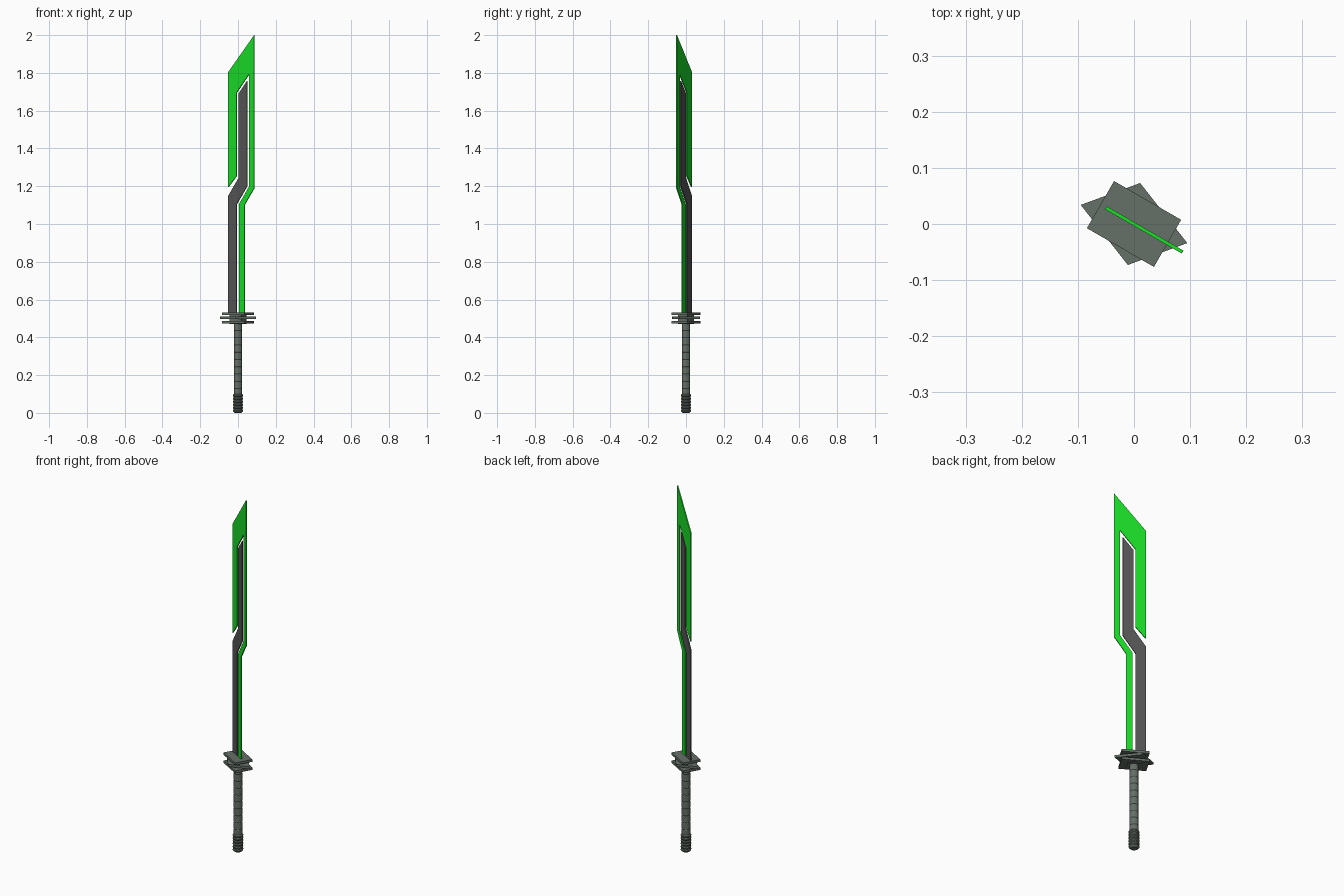
import bpy, bmesh, math
from mathutils import Matrix

if "Cube" in bpy.data.objects:
    bpy.data.objects.remove(bpy.data.objects["Cube"])

TURN = Matrix.Rotation(math.radians(-30), 4, 'Z')


def material(name, rgb):
    m = bpy.data.materials.new(name)
    m.diffuse_color = (*rgb, 1)
    m.use_nodes = True
    m.node_tree.nodes["Principled BSDF"].inputs["Base Color"].default_value = m.diffuse_color
    return m


GREEN = material("bright_green", (0.01, 0.70, 0.02))
DARK = material("dark_grey", (0.09, 0.09, 0.09))
STEEL = material("green_grey", (0.13, 0.16, 0.135))


def finish(name, bm, mat):
    bmesh.ops.recalc_face_normals(bm, faces=bm.faces)
    me = bpy.data.meshes.new(name)
    bm.to_mesh(me)
    bm.free()
    me.materials.append(mat)
    ob = bpy.data.objects.new(name, me)
    bpy.context.collection.objects.link(ob)
    return ob


def prism(name, pts, depth, mat, matrix):
    """Extrude a closed outline along its local z, then place it."""
    bm = bmesh.new()
    face = bm.faces.new([bm.verts.new((x, y, 0)) for x, y in pts])
    ext = bmesh.ops.extrude_face_region(bm, geom=[face])
    tops = [g for g in ext["geom"] if isinstance(g, bmesh.types.BMVert)]
    bmesh.ops.translate(bm, verts=tops, vec=(0, 0, depth))
    bm.transform(matrix)
    return finish(name, bm, mat)


def lathe(name, profile, mat, sides=16):
    """Closed surface of revolution from (radius, z) points."""
    bm = bmesh.new()
    rings = [[bm.verts.new((r * math.cos(2 * math.pi * i / sides),
                            r * math.sin(2 * math.pi * i / sides), z))
              for i in range(sides)] for r, z in profile]
    for a, b in zip(rings, rings[1:]):
        for i in range(sides):
            j = (i + 1) % sides
            bm.faces.new((a[i], a[j], b[j], b[i]))
    bm.faces.new(rings[0])
    bm.faces.new(rings[-1])
    return finish(name, bm, mat)


def rect(hx, hy):
    return [(-hx, -hy), (hx, -hy), (hx, hy), (-hx, hy)]


# Blade: flat outlines stood upright and turned 30 degrees
THICK = 0.006
stand = TURN @ Matrix.Translation((0, THICK / 2, 0)) @ Matrix.Rotation(math.pi / 2, 4, 'X')
edge = [(0.1, 2.0), (-0.058, 1.805), (-0.058, 1.195), (-0.007, 1.255),
        (-0.007, 1.695), (0.07, 1.795), (0.07, 1.20), (0.007, 1.105),
        (0.007, 0.525), (0.04, 0.525), (0.04, 1.10), (0.1, 1.19)]
core = [(-0.058, 0.525), (-0.058, 1.15), (0.004, 1.243), (0.004, 1.69),
        (0.056, 1.757), (0.056, 1.20), (-0.007, 1.105), (-0.007, 0.525)]
prism("blade_edge", edge, THICK, GREEN, stand)
prism("blade_core", core, THICK, DARK, stand)

# Guard: two turned plates, a skewed plate between, and a block through them
for name, z in (("guard_plate_top", 0.518), ("guard_plate_bottom", 0.473)):
    prism(name, rect(0.069, 0.0485), 0.013, STEEL, Matrix.Translation((0, 0, z)) @ TURN)
skew = [(0.011, 0.073), (-0.095, 0.034), (-0.011, -0.073), (0.095, -0.034)]
prism("guard_plate_middle", skew, 0.013, STEEL, Matrix.Translation((0, 0, 0.496)))
prism("guard_block", rect(0.035, 0.03), 0.055, STEEL, Matrix.Translation((0, 0, 0.47)) @ TURN)

# Grip: stacked wrap bands with shallow grooves
grip, n = [], 10
z0, z1 = 0.09, 0.475
step = (z1 - z0) / n
for i in range(n):
    z = z0 + i * step
    grip += [(0.0205, z), (0.022, z + 0.003), (0.022, z + step - 0.003)]
grip.append((0.0205, z1))
lathe("grip", grip, STEEL)

# Pommel: ribbed end
pommel, ribs = [(0.018, 0.0)], 6
for i in range(ribs):
    z = 0.004 + i * 0.016
    pommel += [(0.023, z), (0.027, z + 0.005), (0.027, z + 0.010), (0.023, z + 0.0145)]
pommel.append((0.02, 0.101))
lathe("pommel", pommel, STEEL)
